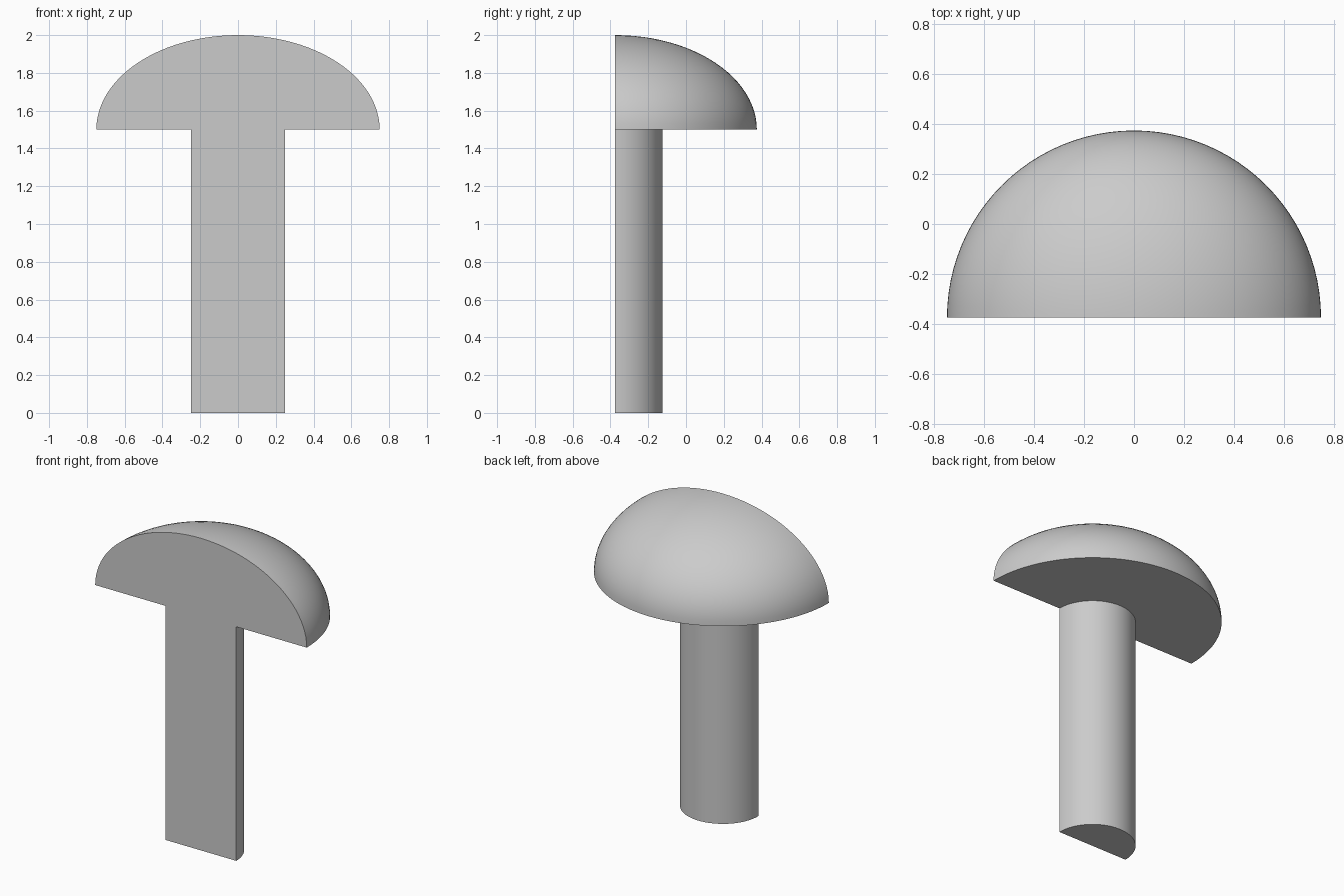
import bpy, bmesh, math
from mathutils import Vector

if "Cube" in bpy.data.objects:
    bpy.data.objects.remove(bpy.data.objects["Cube"], do_unlink=True)

SHANK_R, HEAD_R, HEAD_Z, HEAD_H = 0.25, 0.75, 1.5, 0.5
FRONT_Y = -HEAD_R / 2
ARC_STEPS, SPIN_STEPS = 24, 48

# Grey metal
metal = bpy.data.materials.new("grey_metal")
metal.use_nodes = True
grey = (0.6, 0.6, 0.6, 1)
metal.diffuse_color = grey
metal.node_tree.nodes["Principled BSDF"].inputs["Base Color"].default_value = grey

# Half profile: shank, underside of the head, elliptical dome
profile = [(0, 0), (SHANK_R, 0), (SHANK_R, HEAD_Z)]
for i in range(ARC_STEPS + 1):
    a = math.pi / 2 * i / ARC_STEPS
    profile.append((HEAD_R * math.cos(a), HEAD_Z + HEAD_H * math.sin(a)))

# Revolve half a turn, then close the flat front
bm = bmesh.new()
verts = [bm.verts.new((x, FRONT_Y, z)) for x, z in profile]
edges = [bm.edges.new(pair) for pair in zip(verts, verts[1:])]
bmesh.ops.spin(bm, geom=verts + edges, cent=Vector((0, FRONT_Y, 0)),
               axis=Vector((0, 0, 1)), angle=math.pi, steps=SPIN_STEPS)
bmesh.ops.remove_doubles(bm, verts=bm.verts, dist=1e-4)
rim = [e for e in bm.edges if e.is_boundary]
bmesh.ops.contextual_create(bm, geom=rim)
bmesh.ops.recalc_face_normals(bm, faces=bm.faces)

mesh = bpy.data.meshes.new("half_rivet")
bm.to_mesh(mesh)
bm.free()
mesh.materials.append(metal)
rivet = bpy.data.objects.new("half_rivet", mesh)
bpy.context.collection.objects.link(rivet)

# Smooth the round surfaces, keep the rims crisp
bpy.ops.object.select_all(action="DESELECT")
rivet.select_set(True)
bpy.context.view_layer.objects.active = rivet
bpy.ops.object.shade_smooth_by_angle(angle=math.radians(30))
